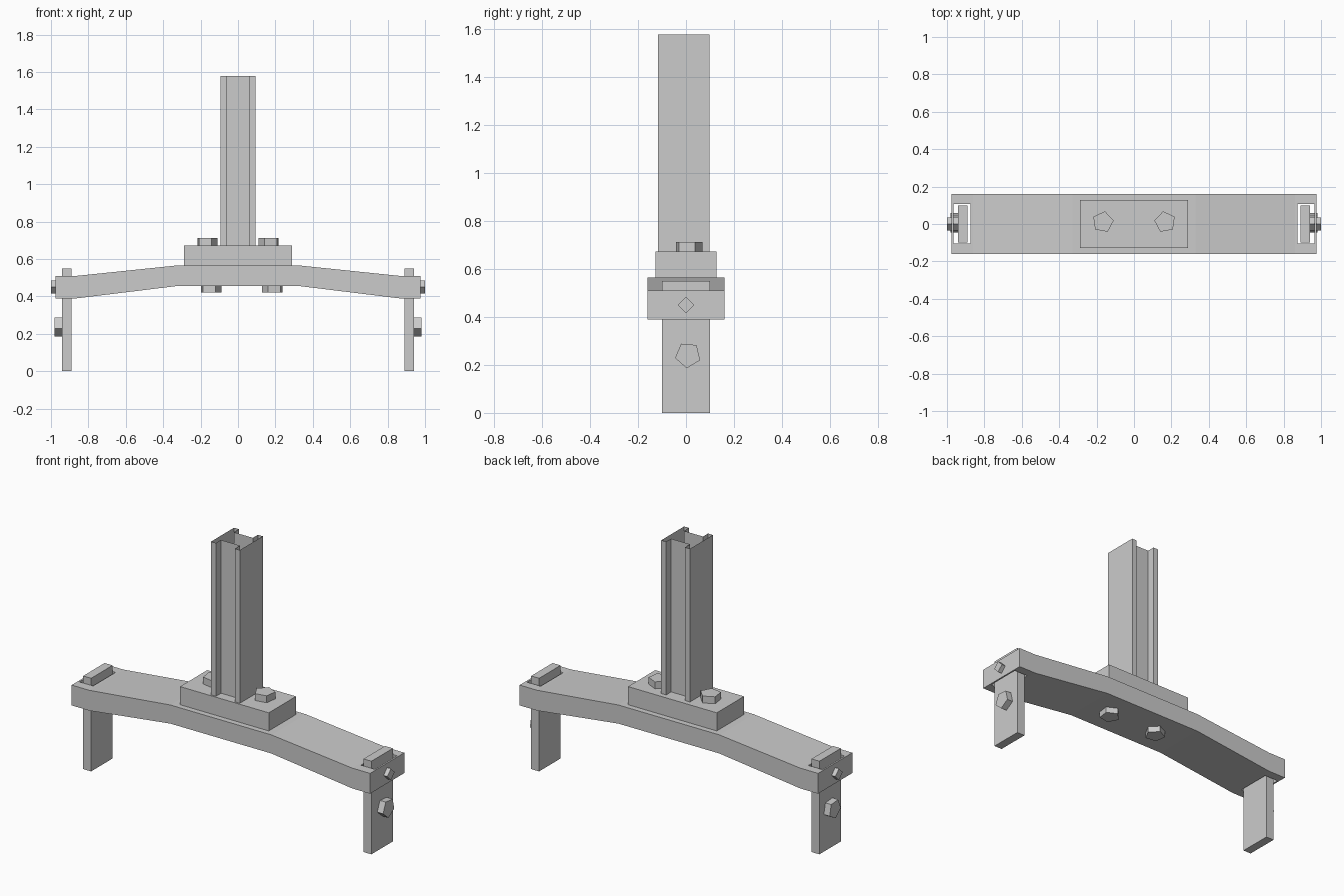
import bpy, bmesh
from math import sin, cos, radians
from mathutils import Vector

if "Cube" in bpy.data.objects:
    bpy.data.objects.remove(bpy.data.objects["Cube"])


def extrude(name, points, direction, capped=True):
    """Extrude a closed loop of 3D points along a direction."""
    bm = bmesh.new()
    d = Vector(direction)
    a = [bm.verts.new(p) for p in points]
    b = [bm.verts.new(Vector(p) + d) for p in points]
    n = len(a)
    for i in range(n):
        j = (i + 1) % n
        bm.faces.new((a[i], a[j], b[j], b[i]))
    if capped:
        bm.faces.new(a[::-1])
        bm.faces.new(b)
    bmesh.ops.recalc_face_normals(bm, faces=bm.faces[:])
    mesh = bpy.data.meshes.new(name)
    bm.to_mesh(mesh)
    bm.free()
    obj = bpy.data.objects.new(name, mesh)
    bpy.context.collection.objects.link(obj)
    return obj


def box(name, x, y, z):
    loop = [(x[0], y[0], z[0]), (x[1], y[0], z[0]), (x[1], y[1], z[0]), (x[0], y[1], z[0])]
    return extrude(name, loop, (0, 0, z[1] - z[0]))


def ring(sides, radius, start):
    angles = [radians(start + 360 * k / sides) for k in range(sides)]
    return [(radius * cos(t), radius * sin(t)) for t in angles]


# Bent crossbeam
half_top = [(0.33, 0.565), (0.86, 0.51), (0.975, 0.51)]
half_bottom = [(0.975, 0.39), (0.86, 0.39), (0.33, 0.455)]
right = half_top + half_bottom
profile = right + [(-x, z) for x, z in reversed(right)]
beam = extrude("crossbeam", [(x, -0.16, z) for x, z in profile], (0, 0.32, 0))

# Base plate and hollow, open-ended H-section column
box("base_plate", (-0.29, 0.29), (-0.127, 0.127), (0.56, 0.672))
quarter = [(0.094, 0.107), (0.062, 0.107), (0.062, 0.06)]
right_back = quarter + [(-x, y) for x, y in reversed(quarter)]
h_section = right_back + [(-x, -y) for x, y in right_back]
extrude("column", [(x, y - 0.01, 0.672) for x, y in h_section], (0, 0, 0.905), capped=False)

for side, s in (("left", -1), ("right", 1)):
    # Slot through the beam end
    cutter = box(side + "_slot_cutter", sorted((s * 0.875, s * 0.965)), (-0.103, 0.107), (0.2, 0.7))
    cutter.hide_render = True
    cutter.hide_viewport = True
    cut = beam.modifiers.new(side + "_slot", 'BOOLEAN')
    cut.operation = 'DIFFERENCE'
    cut.solver = 'EXACT'
    cut.object = cutter

    # Leg standing in the slot
    box(side + "_leg", sorted((s * 0.89, s * 0.942)), (-0.1, 0.1), (0, 0.55))

    # Four-sided pin through the beam end, five-sided bolt on the leg
    extrude(side + "_end_pin", [(s * 0.94, u, 0.45 + v) for u, v in ring(4, 0.034, 0)], (s * 0.06, 0, 0))
    extrude(side + "_leg_bolt", [(s * 0.935, 0.008 + u, 0.241 + v) for u, v in ring(5, 0.055, -95)],
            (s * 0.045, 0, 0))

    # Plate bolt heads above, nuts below the beam
    pentagon = [(-s * u, v) for u, v in ring(5, 0.058, 8)]
    extrude(side + "_plate_bolt", [(s * 0.166 + u, 0.011 + v, 0.66) for u, v in pentagon], (0, 0, 0.053))
    extrude(side + "_plate_nut", [(s * 0.166 + 0.02 + u, 0.011 + v, 0.42) for u, v in pentagon], (0, 0, 0.045))
